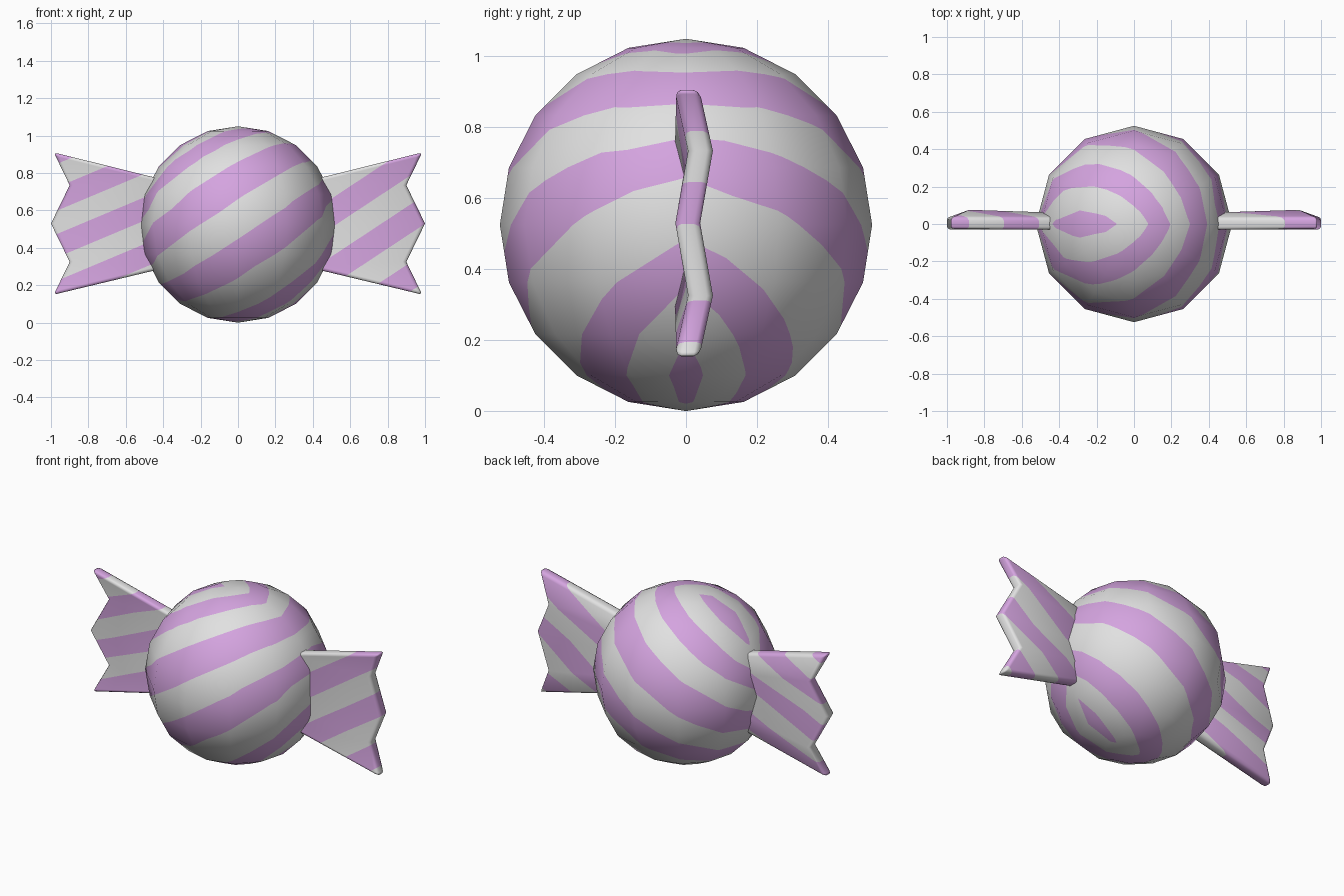
import bpy, bmesh, math
from mathutils import Vector

cube = bpy.data.objects.get("Cube")
if cube:
    bpy.data.objects.remove(cube, do_unlink=True)


def make_material(name, colour):
    mat = bpy.data.materials.new(name)
    mat.use_nodes = True
    mat.diffuse_color = (*colour, 1)
    mat.node_tree.nodes["Principled BSDF"].inputs["Base Color"].default_value = (*colour, 1)
    return mat


MATS = [make_material("wrapper_white", (0.75, 0.75, 0.75)),
        make_material("wrapper_lilac", (0.66, 0.37, 0.74))]


def striped_object(name, bm, field, levels, lilac_parity):
    """Cut the mesh along level lines of a field and colour alternate bands."""
    bmesh.ops.triangulate(bm, faces=bm.faces[:])
    bm.normal_update()
    value = {v: field(v.co) for v in bm.verts}
    normal = {v: v.normal.copy() for v in bm.verts}
    for level in levels:
        cuts = []
        for e in bm.edges[:]:
            a, b = e.verts
            if (value[a] - level) * (value[b] - level) < 0:
                t = (level - value[a]) / (value[b] - value[a])
                _, v = bmesh.utils.edge_split(e, a, t)
                value[v] = level
                normal[v] = normal[a].lerp(normal[b], t).normalized()
                cuts.append(v)
        if cuts:
            bmesh.ops.connect_verts(bm, verts=cuts)
    for f in bm.faces:
        f.smooth = True
        mean = sum(value[v] for v in f.verts) / len(f.verts)
        f.material_index = int(sum(mean > lv for lv in levels) % 2 == lilac_parity)
    bm.verts.index_update()
    normals = [normal[v][:] for v in bm.verts]
    mesh = bpy.data.meshes.new(name)
    bm.to_mesh(mesh)
    bm.free()
    for mat in MATS:
        mesh.materials.append(mat)
    # keep the soft shading of the uncut surface
    mesh.normals_split_custom_set_from_vertices(normals)
    obj = bpy.data.objects.new(name, mesh)
    bpy.context.collection.objects.link(obj)
    return obj


# Round sweet: each half is a flattened disc carrying diagonal stripes
RADIUS = 0.525
CENTRE = Vector((0, 0, RADIUS))
TILT = math.radians(123)


def ball_field(co):
    p = (co - CENTRE).normalized()
    spread = math.acos(min(1, abs(p.y))) / (math.pi / 2)
    return spread * math.cos(math.atan2(p.z, p.x) - TILT)


bm = bmesh.new()
bmesh.ops.create_uvsphere(bm, u_segments=12, v_segments=10, radius=RADIUS)
bmesh.ops.translate(bm, verts=bm.verts[:], vec=CENTRE)
striped_object("candy_ball", bm, ball_field,
               [-0.94, -0.79, -0.60, -0.31, -0.08, 0.14, 0.375, 0.57, 0.74, 0.91], 0)

# Pleated wrapper ends: (x, y, z) along the root and along the notched tip
ROOT = [(0.4, 0.0, 0.765), (0.4, 0.025, 0.65), (0.4, 0.005, 0.53),
        (0.4, 0.025, 0.41), (0.4, 0.0, 0.29)]
TIP = [(0.985, 0.003, 0.91), (0.9, 0.042, 0.735), (1.0, 0.005, 0.53),
       (0.9, 0.042, 0.325), (0.985, 0.003, 0.15)]
HALF = 0.035


def wrapper_end(name, side, slope, middle, period):
    bm = bmesh.new()

    def row(points, dy):
        return [bm.verts.new((side * x, y + dy, z)) for x, y, z in points]

    loops = [row(ROOT, -HALF), row(TIP, -HALF), row(TIP, HALF), row(ROOT, HALF)]
    for i in range(4):
        a, b = loops[i], loops[(i + 1) % 4]
        for k in range(4):
            bm.faces.new((a[k], b[k], b[k + 1], a[k + 1]))
    for k in (0, 4):
        bm.faces.new([lp[k] for lp in loops])
    bmesh.ops.recalc_face_normals(bm, faces=bm.faces[:])
    rim = [e for e in bm.edges if e.calc_face_angle() > math.radians(60)]
    bmesh.ops.bevel(bm, geom=rim, offset=0.018, segments=2, profile=0.5, affect='EDGES')

    def field(co):
        return (co.z - middle - slope * (co.x - side * 0.9)) / period

    striped_object(name, bm, field, [-3.25 + 0.5 * i for i in range(14)], 1)


wrapper_end("left_wrapper_end", 1, 0.66, 0.54, 0.31)
wrapper_end("right_wrapper_end", -1, 0.42, 0.44, 0.25)
